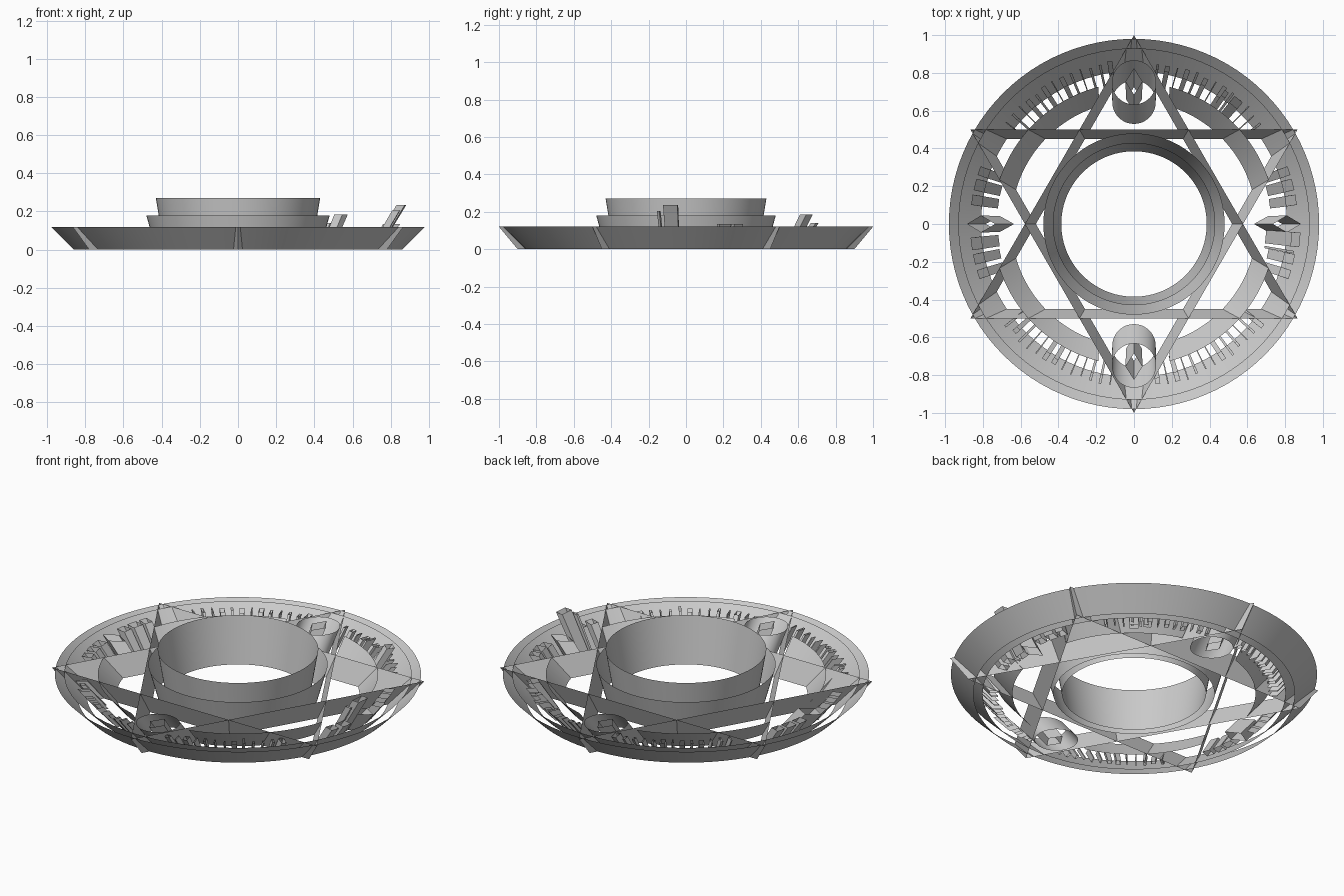
import bpy, random
from math import sin, cos, radians, pi

if "Cube" in bpy.data.objects:
    bpy.data.objects.remove(bpy.data.objects["Cube"])

random.seed(4)
H = 0.12  # height of the main bands


def make(name, verts, faces, smooth=False):
    me = bpy.data.meshes.new(name)
    me.from_pydata(verts, [], faces)
    for p in me.polygons:
        p.use_smooth = smooth
    ob = bpy.data.objects.new(name, me)
    bpy.context.collection.objects.link(ob)
    return ob


def loft(low, high, z, closed=True):
    """Open wall between a lower outline at z=0 and an upper one at z."""
    n = len(low)
    verts = [(x, y, 0) for x, y in low] + [(x, y, z) for x, y in high]
    faces = [(i, (i + 1) % n, n + (i + 1) % n, n + i) for i in range(n if closed else n - 1)]
    return verts, faces


def arc(r, a0, a1, n, cx=0, cy=0):
    return [(cx + r * cos(radians(a0 + (a1 - a0) * i / n)),
             cy + r * sin(radians(a0 + (a1 - a0) * i / n))) for i in range(n)]


def band(name, r0, r1, z, n=96):
    make(name, *loft(arc(r0, 0, 360, n), arc(r1, 0, 360, n), z), smooth=True)


def quad(angle, r, hr, ht, diamond=False):
    """Four-point outline placed at a polar position."""
    pts = [(hr, 0), (0, ht), (-hr, 0), (0, -ht)] if diamond else \
          [(hr, ht), (-hr, ht), (-hr, -ht), (hr, -ht)]
    c, s = cos(radians(angle)), sin(radians(angle))
    return [((r + u) * c - v * s, (r + u) * s + v * c) for u, v in pts]


# Flared circular bands
band("outer_band", 0.86, 0.98, H)
band("outer_inner_band", 0.81, 0.93, H)
band("hub_outer_band", 0.43, 0.48, 0.18)
band("hub_inner_band", 0.385, 0.43, 0.27)

# Two crossing triangular walls
for name, a in (("triangle_up", 90), ("triangle_down", 270)):
    make(name, *loft(arc(0.9, a, a + 360, 3), arc(1.0, a, a + 360, 3), H))

# Broken middle band that ends against the triangles
for i, (sx, sy) in enumerate(((1, 1), (-1, 1), (-1, -1), (1, -1))):
    low = [(x * sx, y * sy) for x, y in arc(0.65, 16, 76, 24)]
    high = [(x * sx, y * sy) for x, y in arc(0.75, 18, 78, 24)]
    make(f"middle_arc_{i}", *loft(low, high, H, closed=False), smooth=True)

# Leaning small rings and the diamonds
for side, s in (("back", 1), ("front", -1)):
    make(f"small_ring_{side}", *loft(arc(0.115, 0, 360, 48, 0, s * 0.645),
                                     arc(0.117, 0, 360, 48, 0, s * 0.75), H), smooth=True)
    make(f"ring_diamond_{side}", *loft(quad(90 * s, 0.66, 0.065, 0.042, True),
                                       quad(90 * s, 0.755, 0.07, 0.045, True), H))
for side, a in (("right", 0), ("left", 180)):
    make(f"side_diamond_{side}", *loft(quad(a, 0.71, 0.075, 0.042, True),
                                       quad(a, 0.81, 0.075, 0.045, True), H))


# Abstract leaning marks between the bands
verts, faces = [], []


def mark(a, h, hr, ht, r0=0.745, r1=0.84):
    v, f = loft(quad(a, r0, hr, ht), quad(a, r1, hr * 1.1, ht * 1.1), h)
    k = len(verts)
    verts.extend(v)
    faces.extend(tuple(i + k for i in q) for q in f)


for centre in (60, 120, 240, 300):
    for i in range(13):
        a = centre - 21.5 + 43 * i / 12
        mark(a, H + random.uniform(-0.015, 0.0), random.uniform(0.012, 0.03),
             random.choice((0.003, 0.006, 0.012)))
for a, ht in ((19, 0.022), (14, 0.028), (8.5, 0.025), (-12.5, 0.025), (-18, 0.022)):
    mark(a, 0.135 if a > 10 else H, 0.025, ht, 0.75)
    mark(180 - a, H, 0.025, ht, 0.75)
mark(187, H, 0.025, 0.03)
# Taller marks on the right side
mark(-5.5, 0.235, 0.02, 0.035, 0.72, 0.86)
mark(-10, 0.205, 0.018, 0.006, 0.72, 0.84)
mark(50, 0.185, 0.02, 0.025, 0.72, 0.84)
mark(55, 0.14, 0.015, 0.012, 0.73, 0.84)
make("band_marks", verts, faces)
